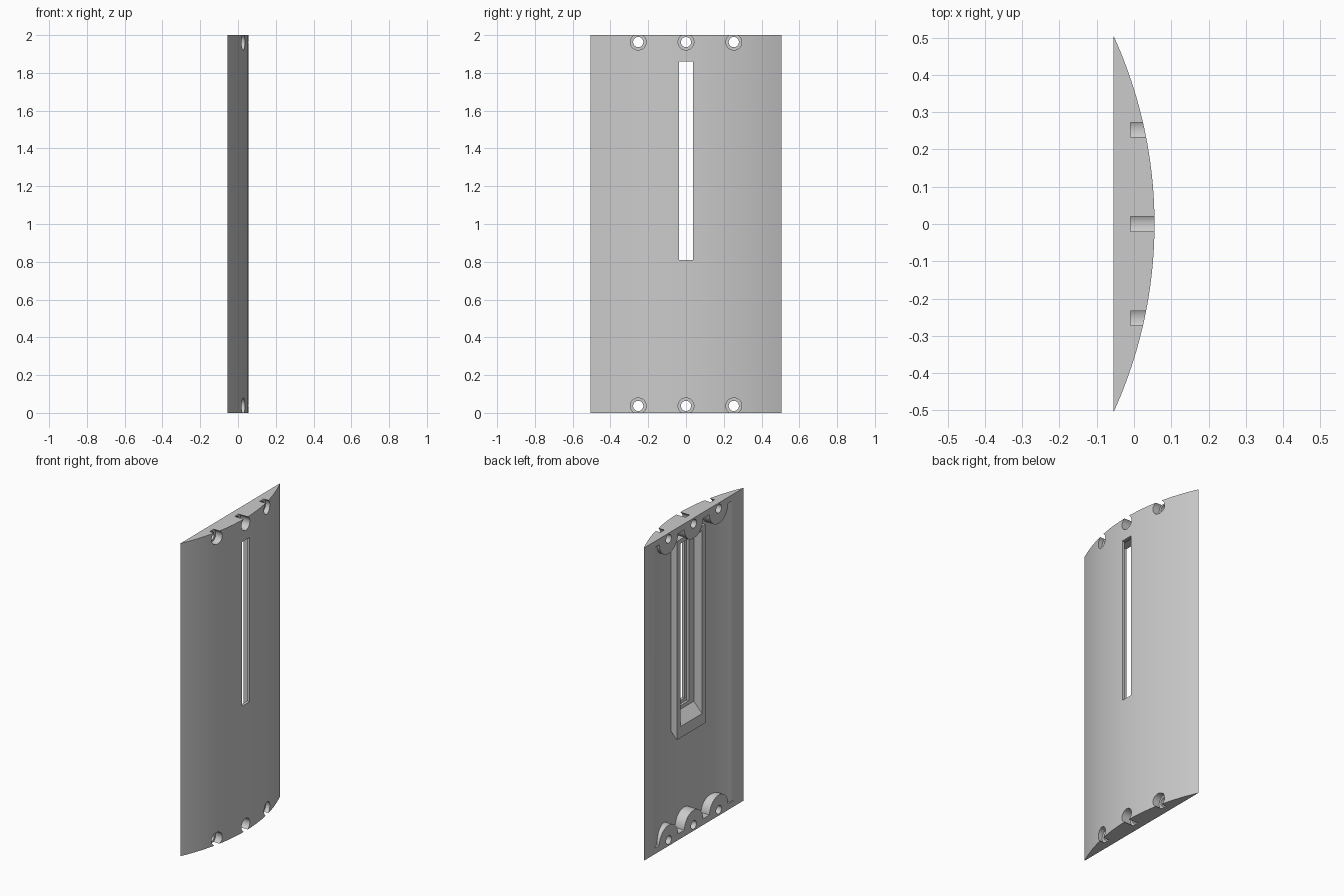
import bpy, bmesh, math
from mathutils import Vector

if "Cube" in bpy.data.objects:
    bpy.data.objects.remove(bpy.data.objects["Cube"], do_unlink=True)

HEIGHT, HALF_W, BACK, FRONT = 2.0, 0.505, -0.055, 0.055
SAG = FRONT - BACK
RADIUS = (HALF_W ** 2 + SAG ** 2) / (2 * SAG)
CENTRE = FRONT - RADIUS
WALL, CAP = 0.04, 0.04


def prism(name, points, offset):
    """Closed solid from a planar outline swept along an offset."""
    bm = bmesh.new()
    face = bm.faces.new([bm.verts.new(p) for p in points])
    swept = bmesh.ops.extrude_face_region(bm, geom=[face])["geom"]
    bmesh.ops.translate(bm, vec=Vector(offset),
                        verts=[g for g in swept if isinstance(g, bmesh.types.BMVert)])
    bmesh.ops.recalc_face_normals(bm, faces=bm.faces)
    mesh = bpy.data.meshes.new(name)
    bm.to_mesh(mesh)
    bm.free()
    obj = bpy.data.objects.new(name, mesh)
    bpy.context.collection.objects.link(obj)
    return obj


def arc(radius, back, z, steps=48):
    """Arc from the plane x = back around the bulging front."""
    limit = math.acos((back - CENTRE) / radius)
    angles = [limit * (2 * i / steps - 1) for i in range(steps + 1)]
    return [(CENTRE + radius * math.cos(a), radius * math.sin(a), z) for a in angles]


def rod(name, y, z, radius, x0, x1):
    ring = [2 * math.pi * i / 40 for i in range(40)]
    pts = [(x0, y + radius * math.cos(a), z + radius * math.sin(a)) for a in ring]
    return prism(name, pts, (x1 - x0, 0, 0))


def block(name, half, x0, x1, low0, low1, top):
    """Block across y whose underside may slope from back to front."""
    pts = [(x0, -half, low0), (x1, -half, low1), (x1, -half, top), (x0, -half, top)]
    return prism(name, pts, (0, 2 * half, 0))


def subtract(target, cutter):
    mod = target.modifiers.new("cut", "BOOLEAN")
    mod.operation, mod.solver, mod.object = "DIFFERENCE", "EXACT", cutter
    deps = bpy.context.evaluated_depsgraph_get()
    result = bpy.data.meshes.new_from_object(target.evaluated_get(deps))
    target.modifiers.clear()
    target.data = result
    bpy.data.objects.remove(cutter, do_unlink=True)


# Solid with a curved front and a flat back
panel = prism("curved_panel", arc(RADIUS, BACK, 0), (0, 0, HEIGHT))

# Hollow in the back, leaving the screw bosses and the window frame standing
inner = arc(RADIUS - WALL, BACK, CAP)
outline = [(-0.1, inner[0][1], CAP)] + inner + [(-0.1, inner[-1][1], CAP)]
hollow = prism("hollow", outline, (0, 0, HEIGHT - 2 * CAP))
screws = [(y, z) for y in (-0.253, 0, 0.253) for z in (0.037, HEIGHT - 0.037)]
for y, z in screws:
    subtract(hollow, rod("boss", y, z, 0.095, -0.2, 0.1))
subtract(hollow, block("frame", 0.145, -0.037, 0.08, 0.63, 0.755, 1.9))
subtract(panel, hollow)

# Stepped window through the frame
subtract(panel, block("funnel", 0.11, -0.1, 0.022, 0.635, 0.765, 1.872))
subtract(panel, block("step", 0.06, -0.02, 0.037, 0.788, 0.788, 1.866))
subtract(panel, block("slot", 0.038, 0, 0.1, 0.81, 0.81, 1.86))

# Counterbored screw holes
for y, z in screws:
    subtract(panel, rod("counterbore", y, z, 0.042, -0.01, 0.1))
    subtract(panel, rod("screw_hole", y, z, 0.027, -0.1, 0.05))

# Plain grey finish
grey = bpy.data.materials.new("plain_grey")
grey.use_nodes = True
colour = (0.6, 0.6, 0.6, 1)
grey.diffuse_color = colour
grey.node_tree.nodes["Principled BSDF"].inputs["Base Color"].default_value = colour
panel.data.materials.clear()
panel.data.materials.append(grey)
for poly in panel.data.polygons:
    poly.material_index = 0

bpy.ops.object.select_all(action="DESELECT")
panel.select_set(True)
bpy.context.view_layer.objects.active = panel
bpy.ops.object.shade_smooth_by_angle(angle=math.radians(30))
